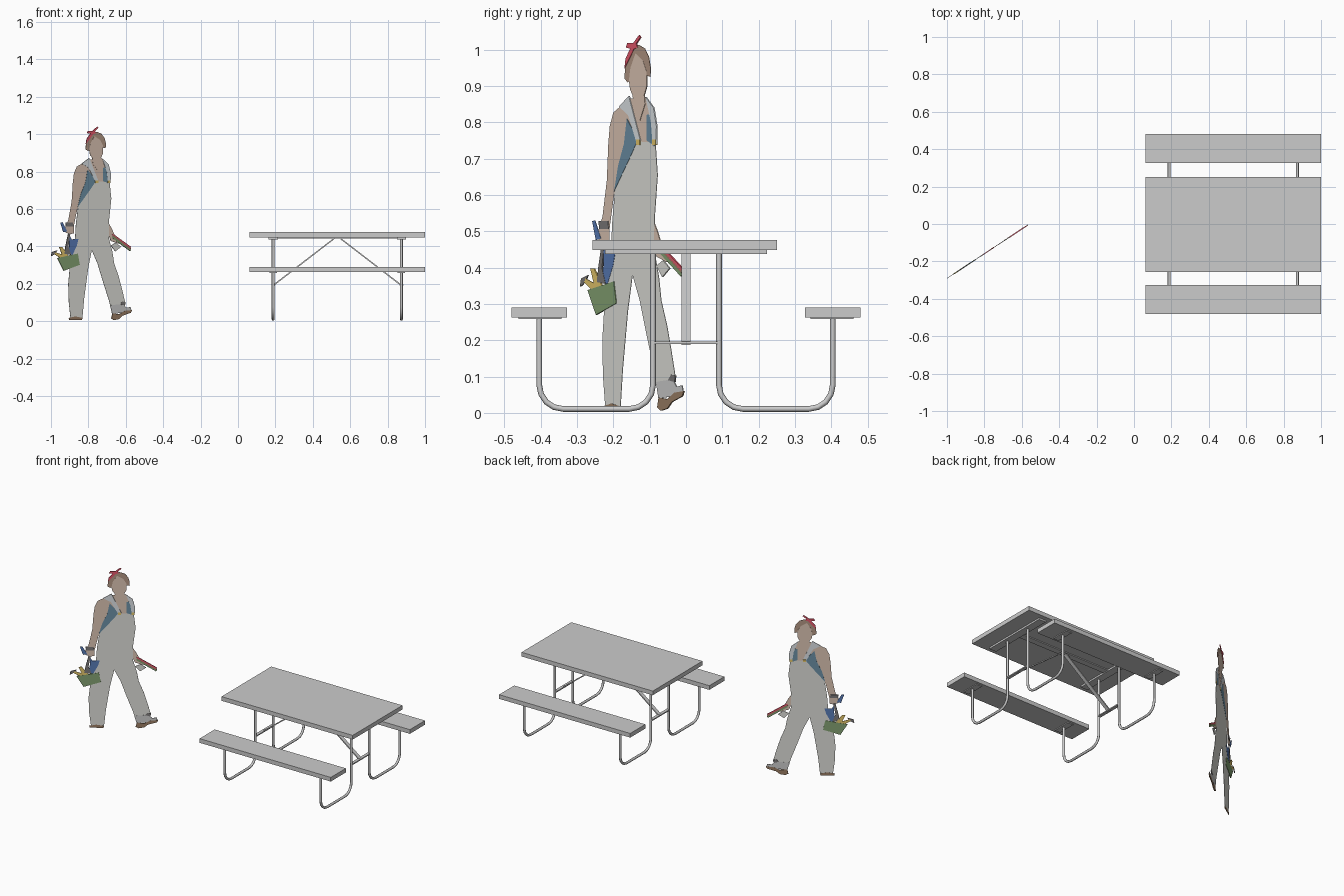
import bpy, bmesh, math
from mathutils import Vector

if "Cube" in bpy.data.objects:
    bpy.data.objects.remove(bpy.data.objects["Cube"])

CX = 0.531          # table centre in x
LEG = 0.343         # leg frame offset from table centre


def finish(bm, name, colour=None):
    bmesh.ops.recalc_face_normals(bm, faces=bm.faces)
    me = bpy.data.meshes.new(name)
    bm.to_mesh(me)
    bm.free()
    ob = bpy.data.objects.new(name, me)
    bpy.context.collection.objects.link(ob)
    if colour:
        mat = bpy.data.materials.get(colour) or bpy.data.materials.new(colour)
        mat.diffuse_color = (*COLOURS[colour], 1)
        mat.use_nodes = True
        mat.node_tree.nodes["Principled BSDF"].inputs["Base Color"].default_value = mat.diffuse_color
        me.materials.append(mat)
    return ob


def box(name, x0, x1, y0, y1, z0, z1):
    bm = bmesh.new()
    bmesh.ops.create_cube(bm, size=1)
    for v in bm.verts:
        v.co = ((x0 + x1) / 2 + v.co.x * (x1 - x0),
                (y0 + y1) / 2 + v.co.y * (y1 - y0),
                (z0 + z1) / 2 + v.co.z * (z1 - z0))
    return finish(bm, name)


def tube(name, pts, r):
    cu = bpy.data.curves.new(name, 'CURVE')
    cu.dimensions = '3D'
    cu.bevel_depth, cu.bevel_resolution, cu.use_fill_caps = r, 2, True
    sp = cu.splines.new('POLY')
    sp.points.add(len(pts) - 1)
    for p, c in zip(sp.points, pts):
        p.co = (*c, 1)
    ob = bpy.data.objects.new(name, cu)
    bpy.context.collection.objects.link(ob)
    bpy.ops.object.select_all(action='DESELECT')
    ob.select_set(True)
    bpy.context.view_layer.objects.active = ob
    bpy.ops.object.convert(target='MESH')
    bpy.ops.object.shade_smooth_by_angle(angle=math.radians(50))


# ---- table: top and benches
box("table_top", 0.062, 1.0, -0.257, 0.251, 0.449, 0.476)
for s in (-1, 1):
    y0, y1 = sorted((s * 0.327, s * 0.481))
    box("bench_seat", 0.062, 1.0, y0, y1, 0.263, 0.29)

# ---- leg frames
R, RB, YI, YO, ZB = 0.0078, 0.066, 0.0907, 0.404, 0.0108
for e in (-1, 1):
    x = CX + e * LEG
    box("top_rail", x - 0.025, x + 0.025, -0.2225, 0.2225, 0.438, 0.449)
    box("leg_crossbar", x - 0.01, x + 0.01, -YI, YI, 0.19, 0.197)
    for s in (-1, 1):
        # bent tube from table rail, along the ground, up to the bench
        path = [(YI, 0.44)]
        for k in range(5):
            a = math.pi + k * math.pi / 8
            path.append((YI + RB + RB * math.cos(a), ZB + RB + RB * math.sin(a)))
        for k in range(5):
            a = 1.5 * math.pi + k * math.pi / 8
            path.append((YO - RB + RB * math.cos(a), ZB + RB + RB * math.sin(a)))
        path.append((YO, 0.26))
        tube("leg_tube", [(x, s * y, z) for y, z in path], R)
        y0, y1 = sorted((s * 0.343, s * 0.461))
        box("bench_bracket", x - 0.02, x + 0.02, y0, y1, 0.258, 0.263)
    # flat diagonal brace from crossbar to table centre
    bm = bmesh.new()
    prof = [(x, 0.187), (CX + e * 0.008, 0.445), (CX + e * 0.016, 0.447), (x, 0.196)]
    f = bm.faces.new([bm.verts.new((px, -0.012, pz)) for px, pz in prof])
    g = bmesh.ops.extrude_face_region(bm, geom=[f])["geom"]
    bmesh.ops.translate(bm, vec=(0, 0.024, 0),
                        verts=[v for v in g if isinstance(v, bmesh.types.BMVert)])
    finish(bm, "diagonal_brace")
box("centre_strip", CX - LEG, CX + LEG, -0.02, 0.02, 0.443, 0.449)

# ---- flat cut-out worker standing beside the table
COLOURS = {
    "cloth": (0.74, 0.74, 0.70), "skin": (0.72, 0.56, 0.46), "hair": (0.45, 0.31, 0.23),
    "red": (0.80, 0.10, 0.15), "shirt": (0.15, 0.28, 0.38), "strap": (0.72, 0.76, 0.79),
    "green": (0.23, 0.36, 0.17), "blue": (0.10, 0.20, 0.48), "yellow": (0.80, 0.58, 0.15),
    "dark": (0.20, 0.19, 0.19), "sole": (0.33, 0.21, 0.13), "shoe": (0.85, 0.85, 0.83),
}
NORMAL = Vector((0.552, -0.834, 0))


def cutout(name, colour, layer, pts):
    """Polygon given as (100*y, 100*z) on the slanted figure plane."""
    bm = bmesh.new()
    t = NORMAL * 0.0007 * layer
    vs = [bm.verts.new(Vector((-1 + (y + 29.1) * 0.01514, y / 100, z / 100)) - t)
          for y, z in pts]
    f = bm.faces.new(vs)
    if layer:
        g = bmesh.ops.extrude_face_region(bm, geom=[f])["geom"]
        bmesh.ops.translate(bm, vec=2 * t,
                            verts=[v for v in g if isinstance(v, bmesh.types.BMVert)])
    finish(bm, name, colour)


# body
cutout("near_arm_and_chest", "skin", 0, [
    (-18, 84.4), (-20, 82.7), (-21, 79), (-21.4, 74), (-21.8, 64), (-23, 54), (-24.2, 50),
    (-24, 47.5), (-22.5, 46.5), (-21, 47), (-21, 51), (-19.8, 60), (-13.5, 72), (-9, 73),
    (-9.2, 82), (-11, 87), (-15.5, 86.5)])
cutout("overalls", "cloth", 1, [
    (-13.5, 74.7), (-15, 71), (-19.5, 61.5), (-20.3, 52), (-20.6, 44), (-22.2, 33), (-23, 20),
    (-22.8, 10), (-22.2, 1.8), (-18, 1.8), (-17.4, 12), (-16, 28), (-14.7, 38), (-12.7, 31),
    (-10.5, 20), (-8.6, 11), (-8, 7), (-5.5, 7.5), (-2.9, 10), (-4, 17), (-5.2, 24),
    (-6.8, 31), (-7.4, 37), (-8.6, 44), (-8.6, 54), (-7.8, 65.5), (-8.4, 74.5)])
cutout("shirt_left_side", "shirt", 2, [
    (-16.2, 81), (-14.6, 78), (-13.5, 74.5), (-15, 71), (-19.7, 61), (-18.6, 68), (-17, 74)])
cutout("shirt_right_side", "shirt", 2, [
    (-10.8, 82), (-9.2, 82.5), (-8.4, 79), (-8.5, 73.5), (-10.8, 75)])
cutout("left_strap", "strap", 3, [
    (-18.3, 84.3), (-15.6, 87.3), (-14.5, 83), (-12.4, 75), (-13.5, 74.5), (-15.8, 82)])
cutout("right_strap", "strap", 3, [
    (-11, 87), (-8.8, 84), (-8, 79), (-8.1, 74), (-9, 73.5), (-9.5, 80)])
for y in (-13, -8.6):
    cutout("strap_buckle", "yellow", 4, [
        (y - .5, 73.8), (y + .5, 73.8), (y + .5, 75.3), (y - .5, 75.3)])

# head
cutout("hair", "hair", 1, [
    (-16.9, 92), (-16.6, 97), (-15.3, 100), (-13, 101.3), (-11.3, 100.3), (-10.2, 98),
    (-9.7, 95), (-9.8, 92.5), (-11, 93), (-15, 92), (-16, 91)])
cutout("face_and_neck", "skin", 2, [
    (-15.6, 91.5), (-15.2, 95), (-13.8, 99), (-11.8, 97), (-10.8, 94), (-10.7, 90), (-11.4, 87.5),
    (-11.2, 85), (-12.6, 80.5), (-14.3, 84), (-14.6, 87.5), (-15.3, 89)])
cutout("bandana_band", "red", 3, [
    (-16.8, 94.8), (-16.5, 97.5), (-15.2, 100.3), (-13.8, 101), (-14.6, 99.3), (-15.8, 96.8)])
cutout("bandana_bow", "red", 3, [
    (-16.4, 100.6), (-16, 101.8), (-14.4, 101.8), (-12.8, 104), (-12.4, 103.4),
    (-13.6, 101.6), (-13.2, 100.6), (-14.5, 100)])

# shoes
cutout("left_shoe", "sole", 2, [(-22.8, 1.8), (-22.6, 0.6), (-18.2, 0.6), (-18, 1.8), (-20.5, 2.6)])
cutout("right_shoe", "shoe", 2, [
    (-8.2, 8.5), (-7.5, 4), (-4, 4.5), (-0.7, 5.8), (-1, 7.6), (-2.5, 7.2), (-3.6, 9.3)])
cutout("trouser_hem", "dark", 3, [(-4.8, 9), (-3, 8.5), (-2.8, 10.3), (-4, 10.5)])
cutout("right_sole", "sole", 3, [
    (-7.8, 1.5), (-6.8, 0.6), (-5, 1.2), (-3.8, 3), (-0.9, 4.6), (-0.5, 6), (-3, 5.6),
    (-5, 3.8), (-7.4, 4.2)])

# tool bucket in the near hand
cutout("wrist_band", "dark", 2, [(-24, 52.8), (-21.4, 52.8), (-21.2, 50.6), (-23.8, 50.6)])
cutout("blue_cloth_upper", "blue", 1, [(-25.8, 52.8), (-25, 53), (-23.4, 48), (-24.8, 47.6)])
cutout("blue_cloth", "blue", 2, [
    (-22.6, 46), (-21.8, 43.8), (-19.4, 44), (-20, 40.5), (-21.5, 35.5), (-23, 36), (-22.6, 41)])
cutout("bucket_strap", "dark", 3, [(-23, 47), (-22.3, 47), (-23, 40), (-22, 35.5), (-24.4, 36), (-24, 40)])
cutout("bucket", "green", 4, [(-26.9, 33.8), (-19.7, 36.2), (-19, 30.2), (-24.6, 27)])
cutout("tool_handle", "yellow", 3, [(-26.2, 39.7), (-25.2, 39.8), (-23, 35), (-24.8, 33.8)])
cutout("hammer_handle", "yellow", 2, [(-28, 36), (-27.6, 37), (-24, 35), (-25.5, 33.5)])
cutout("hammer_head", "dark", 2, [(-29.1, 34.8), (-28.8, 37), (-26.8, 38), (-27.6, 36.2), (-28.6, 35)])

# brushes in the far hand
cutout("far_hand", "skin", 2, [
    (-8.6, 52), (-7.8, 50), (-6.6, 46), (-4.8, 44), (-5.2, 41.5), (-8, 43), (-8.7, 46)])
cutout("paint_rag", "cloth", 3, [(-8, 40.5), (-6.2, 42), (-4.4, 39.8), (-6.4, 37.4)])
for i, (col, dz) in enumerate((("red", 1.1), ("green", -0.4), ("sole", 0.4))):
    cutout(f"brush_{i}", col, 4, [
        (-7.6, 45 + dz), (-7.3, 45.7 + dz), (-0.9, 38.7 + dz), (-1.2, 37.9 + dz)])
